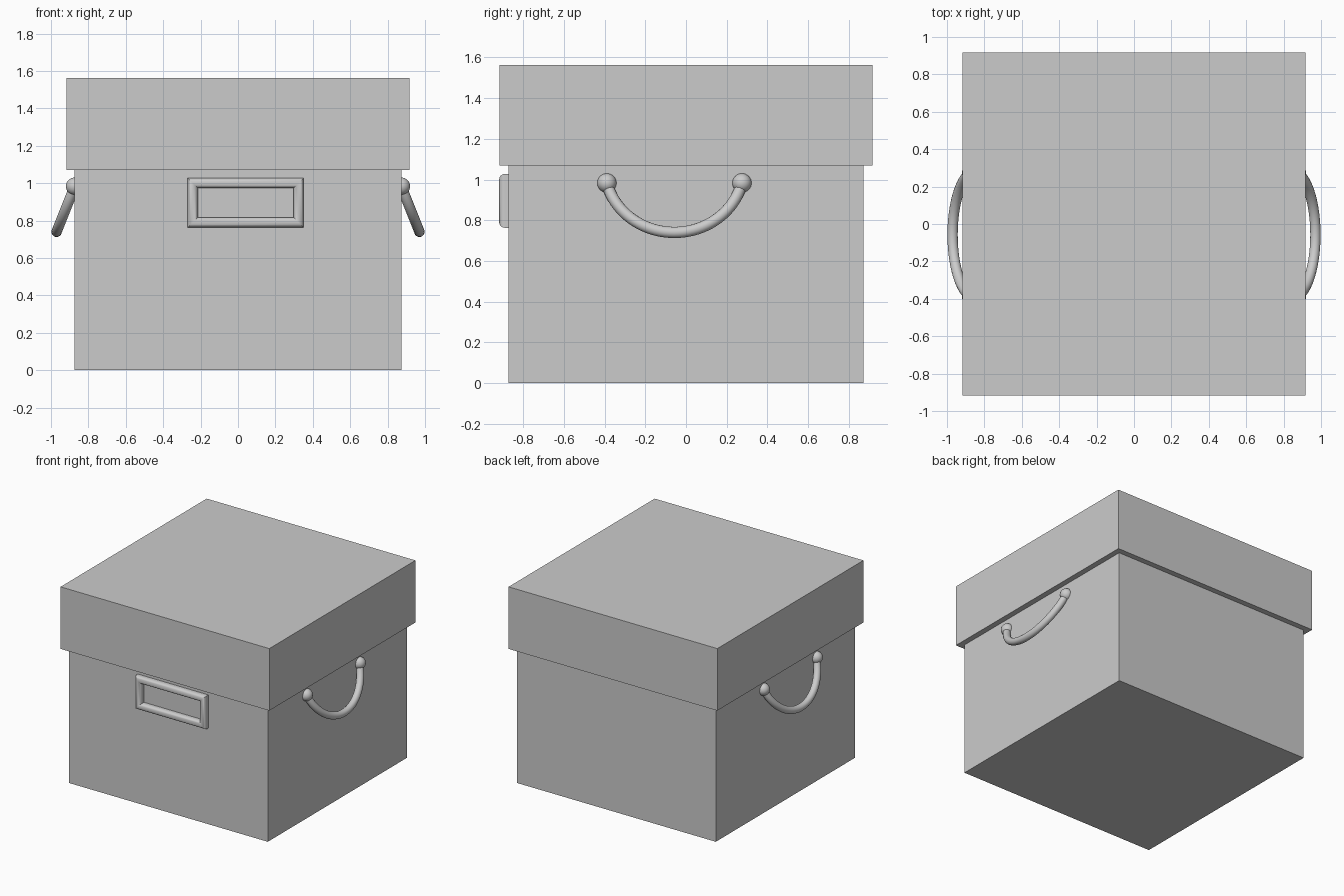
import bpy, bmesh
from math import sin, cos, pi, asin, radians

if "Cube" in bpy.data.objects:
    bpy.data.objects.remove(bpy.data.objects["Cube"])


def link(name, data):
    ob = bpy.data.objects.new(name, data)
    bpy.context.collection.objects.link(ob)
    return ob


def smooth(ob, angle=40):
    bpy.ops.object.select_all(action='DESELECT')
    ob.select_set(True)
    bpy.context.view_layer.objects.active = ob
    bpy.ops.object.shade_smooth_by_angle(angle=radians(angle))


def block(name, half, z0, z1):
    bpy.ops.mesh.primitive_cube_add(size=1, location=(0, 0, (z0 + z1) / 2))
    ob = bpy.context.object
    ob.name = name
    ob.scale = (2 * half, 2 * half, z1 - z0)
    bpy.ops.object.transform_apply(location=True, rotation=False, scale=True)


WALL = 0.873

# Box body and overhanging lid
block("box_body", WALL, 0, 1.07)
block("box_lid", 0.917, 1.07, 1.563)

# Label holder: rounded moulding swept around a rectangle with mitred corners
cx, cz, hx, hz, r, base = 0.041, 0.895, 0.31, 0.132, 0.027, 0.018
profile = [(0, 0)]
profile += [(r - r * cos(pi * i / 12), base + r * sin(pi * i / 12)) for i in range(13)]
profile += [(2 * r, 0)]                       # (inset, height off the wall)
bm = bmesh.new()
rings = [[bm.verts.new((cx + sx * (hx - a), -WALL - h, cz + sz * (hz - a))) for a, h in profile]
         for sx, sz in ((-1, -1), (1, -1), (1, 1), (-1, 1))]
n = len(profile)
for k in range(4):
    p, q = rings[k], rings[(k + 1) % 4]
    for i in range(n):
        j = (i + 1) % n
        bm.faces.new((p[i], q[i], q[j], p[j]))
bmesh.ops.recalc_face_normals(bm, faces=bm.faces)
me = bpy.data.meshes.new("label_holder")
bm.to_mesh(me)
bm.free()
smooth(link("label_holder", me))

# Side handles: tilted arc of round bar hung between two ball mounts
yc, zt, chord, drop, out = -0.057, 0.983, 0.332, 0.243, 0.097
sag = (drop ** 2 + out ** 2) ** 0.5
R = (chord ** 2 + sag ** 2) / (2 * sag)
half_angle = asin(chord / R)
for side, label in ((-1, "left"), (1, "right")):
    cu = bpy.data.curves.new(label + "_handle", 'CURVE')
    cu.dimensions = '3D'
    cu.bevel_depth = 0.028
    cu.bevel_resolution = 6
    cu.use_fill_caps = True
    sp = cu.splines.new('POLY')
    steps = 40
    sp.points.add(steps)
    for i in range(steps + 1):
        a = half_angle * (2 * i / steps - 1)
        t = (R * cos(a) - (R - sag)) / sag    # 0 at the mounts, 1 at the lowest point
        sp.points[i].co = (side * (WALL + out * t), yc + R * sin(a), zt - drop * t, 1)
    bar = link(label + "_handle", cu)
    bpy.ops.object.select_all(action='DESELECT')
    bar.select_set(True)
    bpy.context.view_layer.objects.active = bar
    bpy.ops.object.convert(target='MESH')
    smooth(bpy.context.object)
    for end, where in ((-1, "front"), (1, "back")):
        bpy.ops.mesh.primitive_uv_sphere_add(segments=32, ring_count=16, radius=0.047,
                                             location=(side * WALL, yc + end * chord, zt))
        ball = bpy.context.object
        ball.name = f"{label}_{where}_handle_mount"
        smooth(ball)
